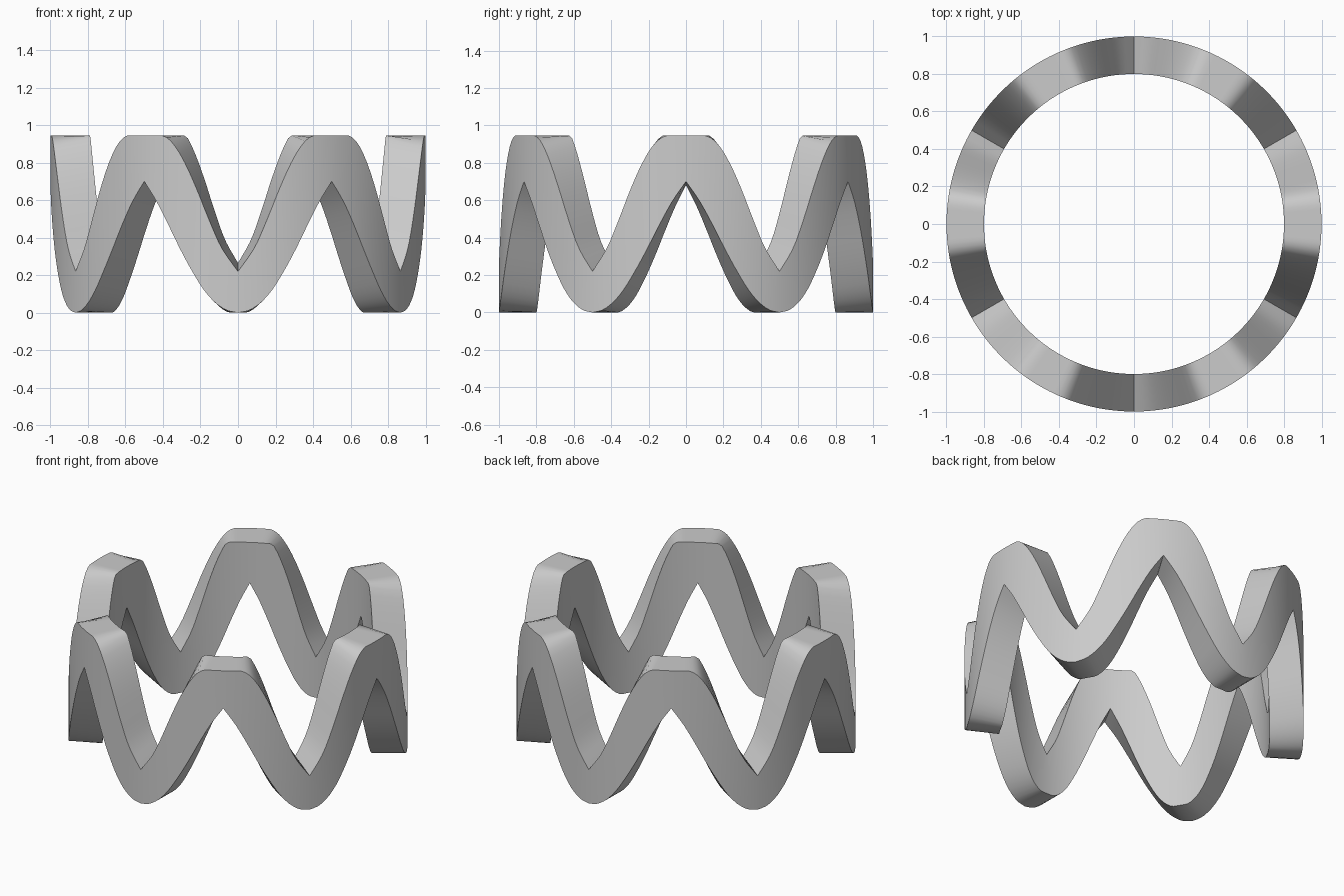
import bpy, bmesh, math

if "Cube" in bpy.data.objects:
    bpy.data.objects.remove(bpy.data.objects["Cube"])

# Edge heights on the outer wall: (degrees from valley, z), one half wave
LOWER = [(0, 0), (3, .01), (6.4, .045), (10, .11), (14.3, .225), (18, .34),
         (22, .475), (26, .60), (30, .70)]
UPPER = [(0, .22), (5, .345), (9, .50), (13, .67), (16.5, .80), (19.5, .885),
         (22, .93), (24, .945), (30, .945)]
R_IN, R_OUT, TOP = 0.8, 1.0, 0.945
STEPS = 20           # samples per half wave
COUNT = 12 * STEPS   # six full waves


def curve(pts, a):
    """Cubic Hermite interpolation through the profile points."""
    n = len(pts)

    def slope(i):
        if 0 < i < n - 1:
            left = (pts[i][1] - pts[i-1][1]) / (pts[i][0] - pts[i-1][0])
            right = (pts[i+1][1] - pts[i][1]) / (pts[i+1][0] - pts[i][0])
            return 0 if left * right <= 0 else 2 * left * right / (left + right)
        j = min(i, n - 2)
        return (pts[j+1][1] - pts[j][1]) / (pts[j+1][0] - pts[j][0])

    i = max(k for k in range(n - 1) if pts[k][0] <= a)
    (x0, z0), (x1, z1) = pts[i], pts[i+1]
    h = x1 - x0
    t = (a - x0) / h
    return ((2*t**3 - 3*t**2 + 1) * z0 + (t**3 - 2*t**2 + t) * h * slope(i)
            + (3*t**2 - 2*t**3) * z1 + (t**3 - t**2) * h * slope(i + 1))


# Wavy ring: a four-cornered section carried round the circle
bm = bmesh.new()
sections = []
for i in range(COUNT):
    k = i % (2 * STEPS)
    a = 30 * min(k, 2 * STEPS - k) / STEPS       # mirrored half waves
    lo, up = curve(LOWER, a), curve(UPPER, a)
    # the band is slightly wider on the inner wall
    lo_in = max(0, lo - .04 * math.sin(math.radians(a * 5)))
    up_in = min(TOP, up + .045)
    th = math.radians(-90) + 2 * math.pi * i / COUNT
    c, s = math.cos(th), math.sin(th)
    sections.append([bm.verts.new((r * c, r * s, z)) for r, z in
                     ((R_OUT, lo), (R_OUT, up), (R_IN, up_in), (R_IN, lo_in))])
for i, p in enumerate(sections):
    q = sections[(i + 1) % COUNT]
    for j in range(4):
        m = (j + 1) % 4
        bm.faces.new((p[j], q[j], q[m], p[m]))
bmesh.ops.recalc_face_normals(bm, faces=bm.faces)
mesh = bpy.data.meshes.new("wavy_ring")
bm.to_mesh(mesh)
bm.free()
ring = bpy.data.objects.new("wavy_ring", mesh)
bpy.context.collection.objects.link(ring)
bpy.context.view_layer.objects.active = ring
ring.select_set(True)
bpy.ops.object.shade_smooth_by_angle(angle=math.radians(30))
